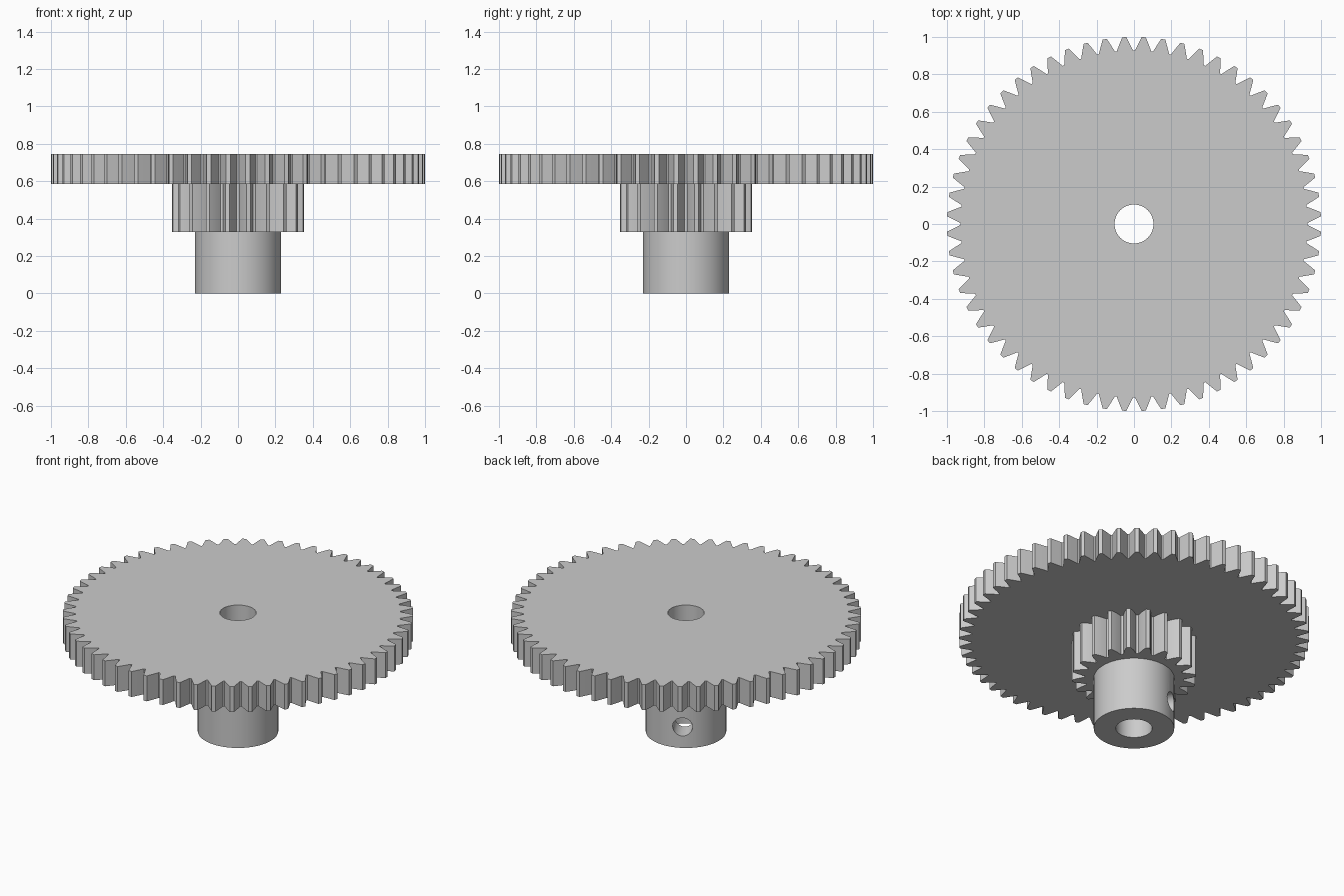
import bpy
import bmesh
from math import sin, cos, pi, radians
from mathutils import Matrix, Vector

cube = bpy.data.objects.get("Cube")
if cube:
    bpy.data.objects.remove(cube, do_unlink=True)

MODULE = 2 / 62          # both gears share one tooth size
HUB_TOP, PINION_TOP, WHEEL_TOP = 0.33, 0.585, 0.745
HUB_RADIUS, BORE_RADIUS, SCREW_RADIUS = 0.23, 0.104, 0.057

grey = bpy.data.materials.new("plain grey")
grey.use_nodes = True
grey.diffuse_color = (0.6, 0.6, 0.6, 1)
grey.node_tree.nodes["Principled BSDF"].inputs["Base Color"].default_value = (0.6, 0.6, 0.6, 1)


def circle(radius, sides=72):
    return [(radius * cos(2 * pi * i / sides), radius * sin(2 * pi * i / sides))
            for i in range(sides)]


def gear_outline(teeth, root_half):
    """Tapered teeth, with a valley centred on each axis."""
    pitch = MODULE * teeth / 2
    # radius and half width of the tooth from root to tip
    flank = [(pitch - 1.25 * MODULE, root_half), (pitch, 0.026),
             (pitch + MODULE, 0.011)]
    points = []
    for i in range(teeth):
        middle = 2 * pi * (i + 0.5) / teeth
        for r, w in flank:
            points.append((r * cos(middle - w / r), r * sin(middle - w / r)))
        for r, w in reversed(flank):
            points.append((r * cos(middle + w / r), r * sin(middle + w / r)))
    return points


def prism(name, outline, z0, z1):
    bm = bmesh.new()
    base = bm.faces.new([bm.verts.new((x, y, z0)) for x, y in outline])
    top = bmesh.ops.extrude_face_region(bm, geom=[base])["geom"]
    bmesh.ops.translate(bm, vec=Vector((0, 0, z1 - z0)),
                        verts=[g for g in top if isinstance(g, bmesh.types.BMVert)])
    bmesh.ops.recalc_face_normals(bm, faces=bm.faces[:])
    mesh = bpy.data.meshes.new(name)
    bm.to_mesh(mesh)
    bm.free()
    mesh.materials.append(grey)
    obj = bpy.data.objects.new(name, mesh)
    bpy.context.collection.objects.link(obj)
    return obj


def cut(obj, cutter):
    mod = obj.modifiers.new("cut", 'BOOLEAN')
    mod.operation = 'DIFFERENCE'
    mod.solver = 'EXACT'
    mod.object = cutter
    bpy.context.view_layer.objects.active = obj
    bpy.ops.object.modifier_apply(modifier=mod.name)


# stacked parts
hub = prism("hub", circle(HUB_RADIUS), 0, HUB_TOP)
pinion = prism("small_gear", gear_outline(20, 0.037), HUB_TOP, PINION_TOP)
wheel = prism("large_gear", gear_outline(60, 0.044), PINION_TOP, WHEEL_TOP)
parts = [hub, pinion, wheel]

# shaft bore through everything
bore = prism("bore_cutter", circle(BORE_RADIUS), -0.1, 1)
bore.hide_render = True
for part in parts:
    cut(part, bore)

# set screw hole through one wall of the hub
screw = prism("screw_cutter", circle(SCREW_RADIUS, 40), 0, 0.4)
screw.hide_render = True
screw.data.transform(Matrix.Translation((0, 0, 0.132))
                     @ Matrix.Rotation(radians(120), 4, 'Z')
                     @ Matrix.Rotation(radians(90), 4, 'Y'))
cut(hub, screw)

for cutter in (bore, screw):
    bpy.data.objects.remove(cutter, do_unlink=True)

# round walls smooth, tooth faces flat
for part in parts:
    bpy.ops.object.select_all(action='DESELECT')
    part.select_set(True)
    bpy.context.view_layer.objects.active = part
    bpy.ops.object.shade_smooth_by_angle(angle=radians(10))
